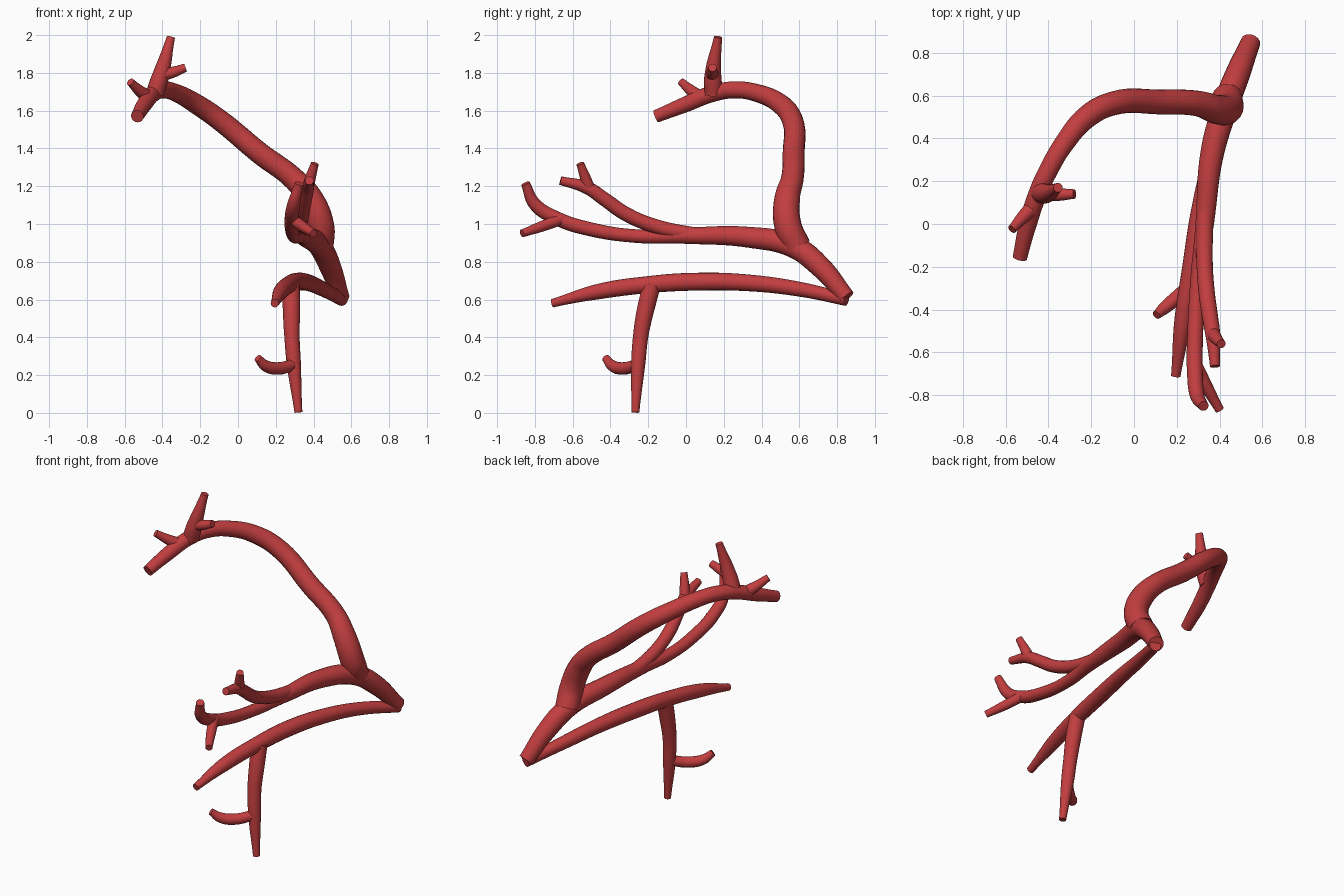
import bpy, math

red = bpy.data.materials.new("artery red")
red.diffuse_color = (0.54, 0.048, 0.05, 1)


def vessel(name, points):
    """Tapered smooth tube through (x, y, z, radius) points, flat capped."""
    cu = bpy.data.curves.new(name, 'CURVE')
    cu.dimensions = '3D'
    cu.bevel_depth = 1.0
    cu.bevel_resolution = 8
    cu.resolution_u = 8
    cu.use_fill_caps = True
    sp = cu.splines.new('BEZIER')
    sp.radius_interpolation = 'CARDINAL'
    sp.bezier_points.add(len(points) - 1)
    for bp, (x, y, z, r) in zip(sp.bezier_points, points):
        bp.co = (x, y, z)
        bp.radius = r
        bp.handle_left_type = bp.handle_right_type = 'AUTO'
    ob = bpy.data.objects.new(name, cu)
    bpy.context.collection.objects.link(ob)
    cu.materials.append(red)
    bpy.ops.object.select_all(action='DESELECT')
    ob.select_set(True)
    bpy.context.view_layer.objects.active = ob
    bpy.ops.object.convert(target='MESH')
    bpy.ops.object.shade_smooth_by_angle(angle=math.radians(50))
    return ob


# Main trunk running from the root into the lower of the two front branches
vessel("main_trunk", [
    (.545, .85, .61, .046), (.49, .715, .77, .057), (.435, .57, .88, .06),
    (.365, .33, .93, .055), (.33, 0, .938, .043), (.30, -.25, .935, .036),
    (.286, -.51, .973, .037), (.284, -.685, 1.03, .037),
    (.295, -.80, 1.105, .034), (.325, -.85, 1.215, .024)])
vessel("trunk_lower_twig", [
    (.29, -.66, 1.025, .03), (.345, -.77, .985, .028), (.40, -.868, .95, .021)])

# Upper front branch with its twig
vessel("upper_front_branch", [
    (.335, .12, .938, .038), (.33, 0, .95, .04), (.33, -.19, .997, .038),
    (.34, -.325, 1.057, .038), (.355, -.43, 1.13, .037),
    (.368, -.52, 1.19, .034), (.378, -.665, 1.23, .023)])
vessel("upper_front_twig", [
    (.367, -.51, 1.18, .032), (.385, -.535, 1.25, .028), (.407, -.56, 1.32, .021)])

# Lower vessel from the root, with the descending branch
vessel("lower_vessel", [
    (.55, .85, .6, .034), (.45, .6, .655, .039), (.375, .335, .688, .044),
    (.315, .07, .695, .047), (.272, -.19, .68, .045),
    (.226, -.475, .64, .04), (.195, -.71, .58, .022)])
vessel("descending_branch", [
    (.28, -.18, .68, .047), (.283, -.213, .55, .046), (.285, -.238, .42, .041),
    (.298, -.255, .23, .036), (.32, -.268, .003, .021)])
vessel("descending_twig", [
    (.295, -.255, .255, .031), (.21, -.335, .235, .033),
    (.145, -.39, .25, .03), (.105, -.425, .29, .021)])

# Large arch rising from the trunk
vessel("arch_vessel", [
    (.435, .59, .88, .071), (.437, .54, .99, .072), (.385, .535, 1.13, .068),
    (.30, .562, 1.235, .06), (.115, .57, 1.375, .058),
    (-.09, .565, 1.545, .056), (-.22, .50, 1.635, .053),
    (-.33, .37, 1.695, .047), (-.40, .25, 1.71, .045),
    (-.45, .14, 1.69, .044), (-.498, -.01, 1.63, .041),
    (-.533, -.158, 1.57, .034)])

# Twigs at the end of the arch
vessel("arch_upright_branch", [
    (-.44, .145, 1.69, .048), (-.405, .143, 1.80, .043), (-.355, .17, 1.99, .022)])
vessel("upright_twig", [
    (-.42, .14, 1.785, .034), (-.34, .138, 1.805, .029), (-.278, .14, 1.828, .022)])
vessel("arch_side_twig", [
    (-.46, .09, 1.66, .036), (-.515, .035, 1.70, .031), (-.57, -.025, 1.752, .021)])
